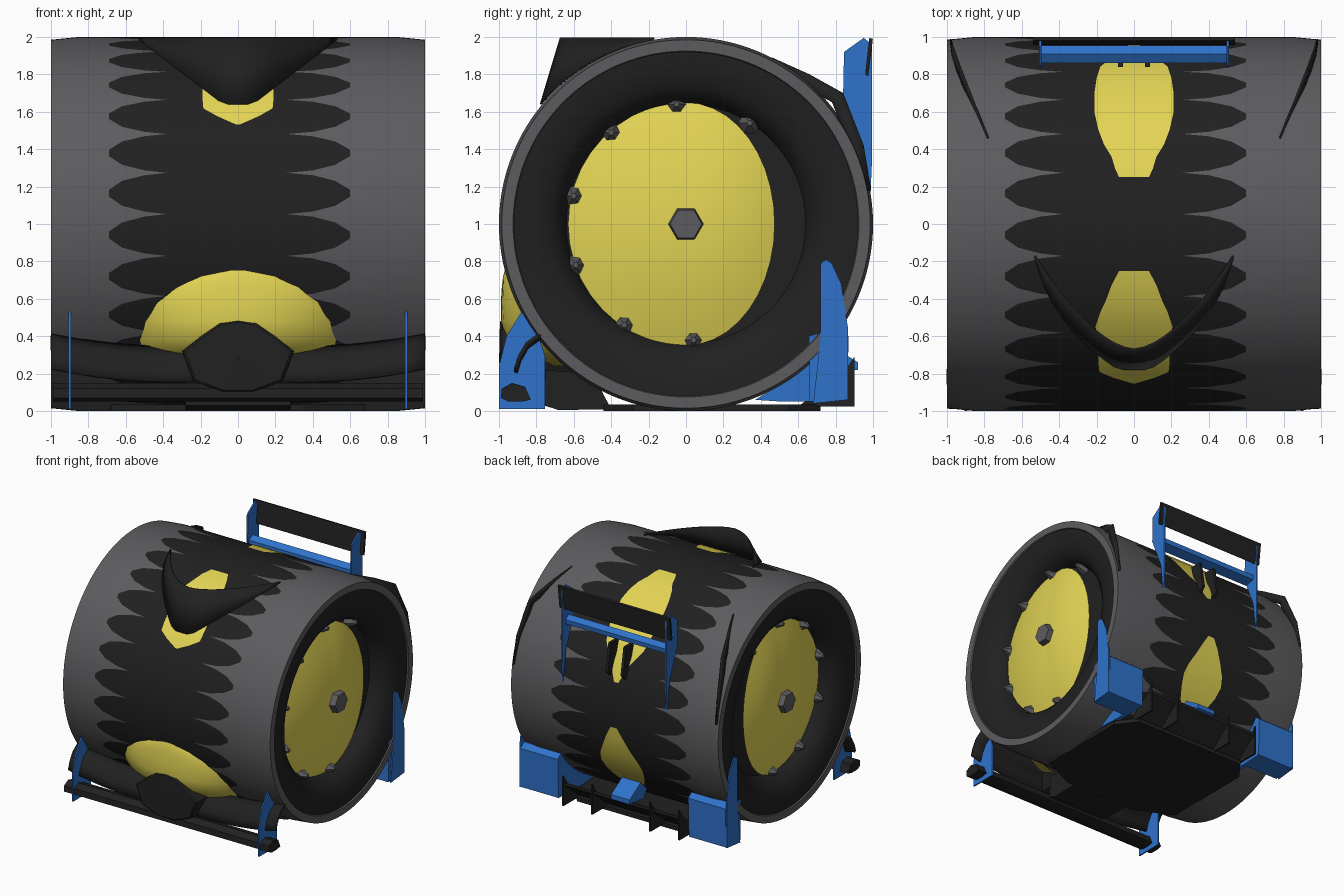
import bpy, bmesh, math
from math import sin, cos, pi, radians, sqrt

if "Cube" in bpy.data.objects:
    bpy.data.objects.remove(bpy.data.objects["Cube"], do_unlink=True)


def material(name, rgb):
    m = bpy.data.materials.new(name)
    m.use_nodes = True
    m.diffuse_color = (*rgb, 1)
    node = next(n for n in m.node_tree.nodes if n.type == 'BSDF_PRINCIPLED')
    node.inputs["Base Color"].default_value = (*rgb, 1)
    node.inputs["Roughness"].default_value = 0.7
    return m


GREY = material("rubber grey", (0.108, 0.108, 0.115))
DARK = material("charcoal", (0.015, 0.015, 0.015))
YELLOW = material("yellow", (0.77, 0.66, 0.09))
BLUE = material("blue", (0.028, 0.17, 0.6))


def finish(name, bm, mats, smooth=None):
    bmesh.ops.recalc_face_normals(bm, faces=bm.faces)
    mesh = bpy.data.meshes.new(name)
    bm.to_mesh(mesh)
    bm.free()
    for m in mats:
        mesh.materials.append(m)
    ob = bpy.data.objects.new(name, mesh)
    bpy.context.collection.objects.link(ob)
    if smooth:
        bpy.ops.object.select_all(action='DESELECT')
        ob.select_set(True)
        bpy.context.view_layer.objects.active = ob
        bpy.ops.object.shade_smooth_by_angle(angle=radians(smooth))
    return ob


def loft(name, rows, mats, rule=lambda i, j: 0, closed=False, smooth=40, thick=0):
    """Skin a grid of points; rule picks the material per face."""
    bm = bmesh.new()
    grid = [[bm.verts.new(p) for p in row] for row in rows]
    n = len(grid)
    for i in range(n if closed else n - 1):
        a, b = grid[i], grid[(i + 1) % n]
        for j in range(len(a) - 1):
            f = bm.faces.new((a[j], a[j + 1], b[j + 1], b[j]))
            f.material_index = rule(i, j)
    ob = finish(name, bm, mats, smooth)
    if thick:
        mod = ob.modifiers.new("thickness", 'SOLIDIFY')
        mod.thickness = thick
        mod.offset = 0
    return ob


def slab(name, outline, x0, x1, mat, smooth=None):
    """Extrude a (y, z) outline from x0 to x1."""
    bm = bmesh.new()
    f = bm.faces.new([bm.verts.new((x0, y, z)) for y, z in outline])
    res = bmesh.ops.extrude_face_region(bm, geom=[f])
    verts = [g for g in res["geom"] if isinstance(g, bmesh.types.BMVert)]
    bmesh.ops.translate(bm, verts=verts, vec=(x1 - x0, 0, 0))
    # keep the starting cap so the solid is closed
    if not f.is_valid:
        bmesh.ops.holes_fill(bm, edges=[e for e in bm.edges if e.is_boundary])
    return finish(name, bm, [mat], smooth)


def hexagon_nut(name, x, y, z, r1, r2, depth, side, mat):
    bpy.ops.mesh.primitive_cone_add(vertices=6, radius1=r1, radius2=r2, depth=depth,
                                    location=(side * x, y, z), rotation=(0, side * pi / 2, 0))
    ob = bpy.context.object
    ob.name = name
    ob.data.materials.append(mat)


def on_tyre(x, angle, r=1.0):
    return (x, -r * cos(angle), 1 + r * sin(angle))


# Tyre: each tread tooth is a few angular columns with moving colour borders
TEETH = 28
tooth = [(0, -0.38, 0.26), (0.06, -0.5, 0.4), (0.2, -0.62, 0.52),
         (0.42, -0.69, 0.6), (0.58, -0.69, 0.6), (0.8, -0.62, 0.52), (0.94, -0.5, 0.4)]
side = [(0.8, 0.02), (0.82, 0.64), (0.9, 0.665), (0.965, 0.74), (0.985, 0.85),
        (0.99, 0.92), (1.0, 0.925), (1.0, 0.985), (0.85, 1.0)]
rows = []
for k in range(TEETH):
    for t, left, right in tooth:
        a = 2 * pi * (k + t + 0.236) / TEETH
        ring = [(-x, r) for x, r in side] + [(left, 1), (right, 1)] + [(x, r) for x, r in reversed(side)]
        rows.append([on_tyre(x, a, r) for x, r in ring])
loft("tyre", rows, [DARK, GREY], lambda i, j: 1 if 5 <= j <= 13 and j != 9 else 0, closed=True)

# Hub domes, lopsided toward the front, with studs and centre nuts
studs = [(-0.05, 1.64), (0.34, 1.54), (-0.4, 1.49), (-0.6, 1.15),
         (-0.59, 0.78), (-0.33, 0.46), (0.04, 0.38)]
for s, label in ((1, "left"), (-1, "right")):
    rows = []
    for k in range(40):
        a = 2 * pi * k / 40
        row = []
        for q in range(8):
            r = 0.01 + 0.64 * q / 7
            y = r * cos(a)
            y *= 0.73 if y > 0 else 0.97
            row.append((s * (0.95 - 0.26 * r * r + 0.09 * max(0, y)), y, 1 + r * sin(a)))
        rows.append(row)
    loft(label + "_hub_dome", rows, [YELLOW], closed=True)
    hexagon_nut(label + "_centre_nut", 0.96, 0, 1, 0.1, 0.085, 0.08, s, GREY)
    for y, z in studs:
        hexagon_nut(label + "_hub_stud", 0.86, y, z, 0.066, 0.015, 0.1, s, GREY)


# Body panels showing flush through the tread, as (angle, half width) stations
def panel(name, stations):
    rows = [[on_tyre(w * q / 3, radians(a), 1.004) for q in range(-3, 4)] for a, w in stations]
    loft(name, rows, [YELLOW])


panel("cockpit_front_panel", [(32, 0.01), (35, 0.11), (38, 0.185), (42, 0.19), (46, 0.19),
                              (50, 0.2), (57, 0.205), (62, 0.18), (66, 0.15), (71, 0.12), (75.5, 0.08)])
panel("rear_upper_panel", [(104.5, 0.08), (107, 0.1), (111, 0.12), (115, 0.16), (120, 0.19),
                           (126, 0.21), (135, 0.21), (141, 0.2), (147, 0.18), (155, 0.09), (164, 0.02)])
panel("rear_lower_panel", [(186, 0.03), (191, 0.08), (197, 0.13), (203, 0.18), (208, 0.2),
                           (214, 0.18), (220, 0.14), (228, 0.03)])

# Front body bulge: stations of height, front reach and half width
rows = []
for z, y, w in ((0.755, -0.968, 0.06), (0.72, -0.978, 0.22), (0.66, -0.985, 0.34), (0.58, -0.99, 0.44),
                (0.48, -0.99, 0.5), (0.38, -0.97, 0.53), (0.3, -0.88, 0.52), (0.24, -0.72, 0.45)):
    base = -sqrt(1 - (1 - z) ** 2) + 0.005
    rows.append([(w * q / 8, y + (base - y) * abs(q / 8) ** 2.4, z) for q in range(-8, 9)])
loft("front_body_bulge", rows, [YELLOW])

# Windscreen
rows = []
for i in range(-10, 11):
    t = abs(i) / 10
    x = 0.53 * i / 10
    z = 1.64 + 0.345 * max(0, (abs(x) - 0.08) / 0.45)
    rows.append([(x, -sqrt(1 - (z - 1) ** 2) - 0.008, z),
                 (x, -0.67 + 0.5 * t ** 1.7, 1.995)])
loft("windscreen", rows, [DARK], thick=0.01)

# Nose cone and the tray beneath it
rows = []
for y, s in ((-0.6, 1.0), (-0.9, 1.0), (-0.985, 0.99), (-0.995, 0.94), (-0.999, 0.02)):
    half = [(0, 0.49), (0.1, 0.47), (0.2, 0.4), (0.3, 0.32), (0.24, 0.16), (0.08, 0.1), (0, 0.1)]
    loop = half + [(-x, z) for x, z in half[-2::-1]]
    rows.append([(x * s, y, 0.28 + (z - 0.28) * s) for x, z in loop])
loft("nose_cone", rows, [DARK], smooth=35)
slab("nose_tray", [(-0.76, 0.03), (-0.75, 0.22), (-0.5, 0.2), (-0.4, 0.01), (-0.68, 0.005)],
     -0.28, 0.28, DARK)

# Front wing: curved upper flap, lower plane and end plates
rows = []
for i in range(-12, 13):
    x = i / 12
    lift = 0.07 * max(0, (abs(x) - 0.35) / 0.65) ** 2
    rows.append([(x, y, z + lift) for y, z in
                 ((-0.91, 0.155), (-0.89, 0.22), (-0.85, 0.29), (-0.78, 0.34))])
loft("front_upper_flap", rows, [DARK], thick=0.02)
slab("front_lower_plane", [(-0.99, 0.07), (-0.985, 0.12), (-0.93, 0.15), (-0.86, 0.13),
                           (-0.83, 0.06), (-0.88, 0.05), (-0.95, 0.05)], -0.99, 0.99, DARK, 40)
for s in (1, -1):
    slab("front_end_plate", [(-1, 0.01), (-1, 0.24), (-0.96, 0.4), (-0.88, 0.53),
                             (-0.8, 0.44), (-0.755, 0.3), (-0.755, 0.01)], s * 0.893, s * 0.905, BLUE)

# Rear wing
for s in (1, -1):
    slab("rear_wing_plate", [(0.84, 1.69), (0.845, 1.92), (0.95, 1.995), (0.995, 1.96),
                             (0.995, 1.35), (0.985, 1.12), (0.95, 1.42)], s * 0.495, s * 0.507, BLUE)
    slab("rear_wing_strut", [(0.84, 1.6), (0.95, 1.6), (0.99, 1.36), (0.93, 1.3)],
         s * 0.06, s * 0.085, DARK)
slab("rear_wing_beam", [(0.86, 1.63), (0.86, 1.69), (0.91, 1.72), (0.955, 1.69), (0.95, 1.65)],
     -0.5, 0.5, BLUE)
slab("rear_wing_flap", [(0.958, 1.8), (0.975, 1.79), (0.999, 1.99), (0.98, 1.995)], -0.54, 0.54, DARK)

# Blades hugging the rear shoulders of the tyre
blade = [(0.78, 0.46, 1.89), (0.86, 0.66, 1.8), (0.93, 0.84, 1.7), (0.97, 0.95, 1.42), (0.98, 0.99, 1.18)]
for s in (1, -1):
    rows = [[(s * x, y, z), (s * x, y * 0.93, 1 + (z - 1) * 0.93)] for x, y, z in blade]
    loft("shoulder_blade", rows, [DARK], thick=0.01)

# Rear corner pods with upright fins and inner skirts
for s in (1, -1):
    slab("rear_pod", [(0.66, 0.05), (0.86, 0.06), (0.87, 0.4), (0.82, 0.44), (0.66, 0.4)],
         s * 0.63, s * 0.99, BLUE)
    slab("rear_pod_skirt", [(0.37, 0.06), (0.52, 0.05), (0.68, 0.05), (0.68, 0.3), (0.55, 0.17)],
         s * 0.63, s * 0.67, BLUE)
    slab("rear_pod_fin", [(0.68, 0.04), (0.72, 0.4), (0.72, 0.79), (0.75, 0.81), (0.78, 0.79),
                          (0.83, 0.68), (0.865, 0.45), (0.865, 0.06)], s * 0.99, s * 1.001, BLUE)

# Floor, diffuser and tail block
bm = bmesh.new()
outline = [(-0.35, -0.44), (0.35, -0.44), (0.68, -0.28), (0.68, 0.55), (0.55, 0.72),
           (-0.55, 0.72), (-0.68, 0.55), (-0.68, -0.28)]
bottom = [bm.verts.new((x, y, 0.0)) for x, y in outline]
top = [bm.verts.new((x, y, 0.035)) for x, y in outline]
bm.faces.new(bottom)
bm.faces.new(top)
for i in range(8):
    j = (i + 1) % 8
    bm.faces.new((bottom[i], bottom[j], top[j], top[i]))
finish("floor", bm, [DARK])
slab("diffuser_ramp", [(0.66, 0.02), (0.89, 0.2), (0.89, 0.23), (0.64, 0.05)], -0.56, 0.56, DARK)
for x in (-0.56, -0.28, 0.28, 0.56):
    slab("diffuser_fin", [(0.6, 0.025), (0.9, 0.025), (0.9, 0.29), (0.84, 0.2)],
         x - 0.008, x + 0.008, DARK)
slab("tail_block", [(0.68, 0.27), (0.76, 0.36), (0.92, 0.26), (0.92, 0.22), (0.72, 0.2)],
     -0.1, 0.08, BLUE)
